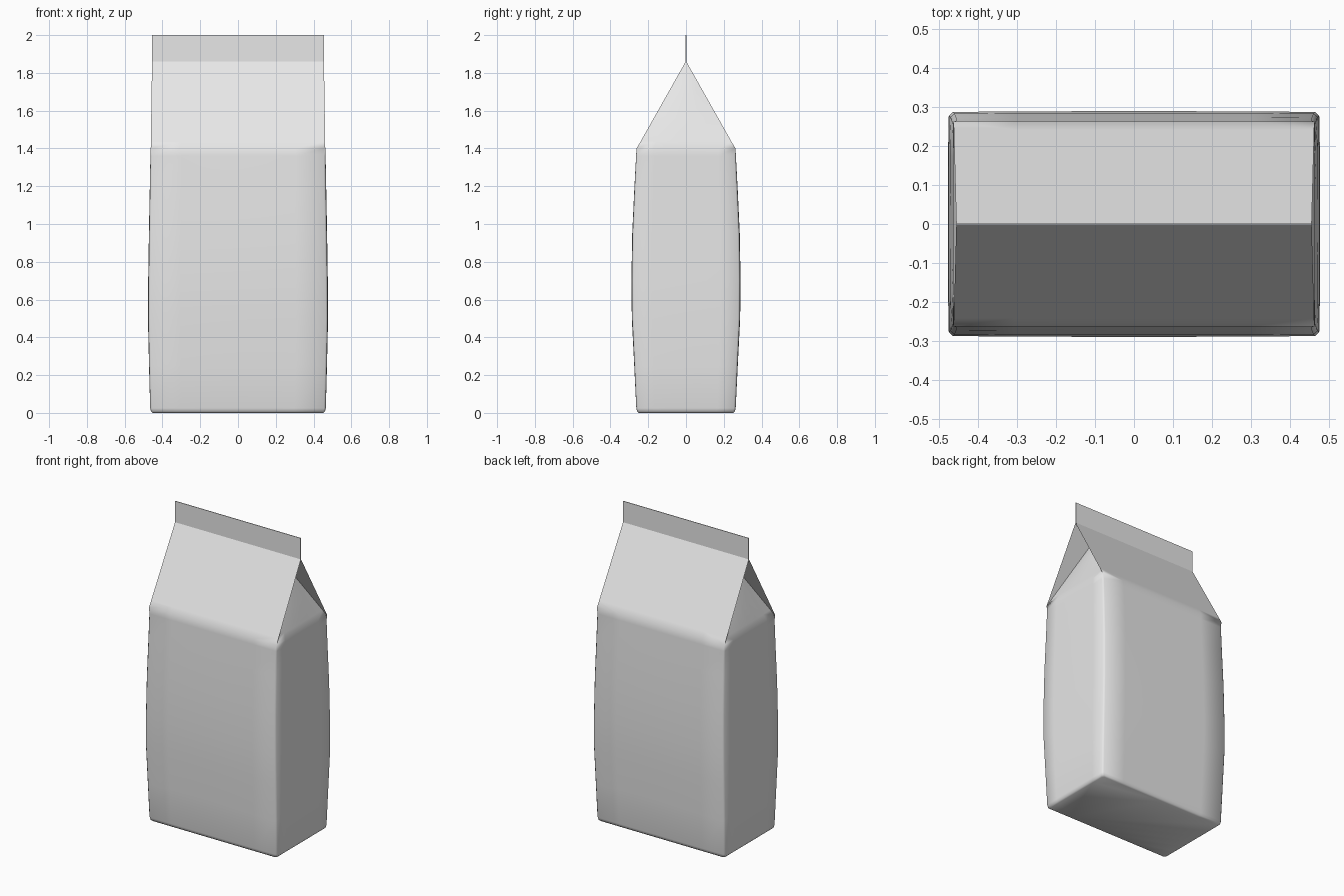
import bpy, bmesh, math

cube = bpy.data.objects.get("Cube")
if cube:
    bpy.data.objects.remove(cube, do_unlink=True)

paper = bpy.data.materials.new("light grey paper")
paper.use_nodes = True
GREY = (0.8, 0.8, 0.8, 1)
paper.diffuse_color = GREY
paper.node_tree.nodes["Principled BSDF"].inputs["Base Color"].default_value = GREY

EAVE, RIDGE, TOP = 1.4, 1.865, 2.0
EAVE_X, EAVE_Y, RIDGE_X = 0.463, 0.262, 0.455
FOLD_X = RIDGE_X - 0.19          # where the gusset tip meets the ridge
SPLITS = (-1, -0.66, -0.33, 0, 0.33, 0.66, 1)


def lerp(a, b, t):
    return a + (b - a) * t


def add_grid(bm, rows):
    """Skin a list of equally long point rows with quads."""
    verts = [[bm.verts.new(p) for p in row] for row in rows]
    for low, high in zip(verts, verts[1:]):
        for i in range(len(low) - 1):
            bm.faces.new((low[i], low[i + 1], high[i + 1], high[i]))
    return verts


def finish(name, bm):
    bmesh.ops.remove_doubles(bm, verts=bm.verts[:], dist=0.0015)
    bmesh.ops.recalc_face_normals(bm, faces=bm.faces[:])
    mesh = bpy.data.meshes.new(name)
    bm.to_mesh(mesh)
    bm.free()
    mesh.materials.append(paper)
    ob = bpy.data.objects.new(name, mesh)
    bpy.context.collection.objects.link(ob)
    bpy.ops.object.select_all(action='DESELECT')
    ob.select_set(True)
    bpy.context.view_layer.objects.active = ob
    bpy.ops.object.shade_smooth_by_angle(angle=math.radians(50))
    return ob


def ring(z, hx, hy, cut):
    """Rectangle with small cut corners and slightly bowed walls."""
    bow = 0.002 * math.sin(math.pi * z / EAVE)
    pts = []
    for s in (-1, 1):
        pts += [(-s * (hx - cut) * t, s * (hy + bow * (1 - t * t)), z) if s > 0
                else ((hx - cut) * t, -hy - bow * (1 - t * t), z) for t in SPLITS]
        pts += [(-s * (hx + bow * (1 - t * t)), -s * (hy - cut) * t, z) for t in SPLITS]
    return pts + pts[:1]


# Bulging body with a rounded base
body = bmesh.new()
profile = [
    (0.0, 0.452, 0.250, 0.010),
    (0.008, 0.461, 0.259, 0.010),
    (0.025, 0.465, 0.263, 0.010),
    (0.25, 0.470, 0.273, 0.010),
    (0.5, 0.475, 0.285, 0.010),
    (0.7, 0.4735, 0.287, 0.010),
    (0.95, 0.470, 0.283, 0.010),
    (1.2, 0.466, 0.272, 0.010),
    (1.36, 0.4635, 0.264, 0.008),
    (EAVE, EAVE_X, EAVE_Y, 0.001),
]
rings = add_grid(body, [ring(*p) for p in profile])
body.faces.new(rings[0][:-1])

# Two sloping roof panels
for s in (-1, 1):
    add_grid(body, [[(lerp(EAVE_X - 0.001, RIDGE_X, t) * u,
                      s * EAVE_Y * (1 - t),
                      lerp(EAVE, RIDGE, t)) for u in SPLITS]
                    for t in (0, 0.08, 0.5, 1)])

# Folded-in gusset at each end
for s in (-1, 1):
    rows = []
    for t in (0, 0.08, 0.35, 0.7, 1):
        rows.append([(s * (lerp(EAVE_X, FOLD_X, t)
                           + 0.04 * t * (1 - t) * (1 - u * u)),
                      u * (EAVE_Y - 0.001) * (1 - t),
                      lerp(EAVE, RIDGE - 0.002, t)) for u in SPLITS])
    add_grid(body, rows)
finish("bag_body", body)

# Inner flaps lying under the roof panels
flaps = bmesh.new()
for sx in (-1, 1):
    for sy in (-1, 1):
        corners = [(sx * (EAVE_X - 0.002), sy * (EAVE_Y - 0.005), EAVE),
                   (sx * FOLD_X, sy * 0.001, RIDGE - 0.01),
                   (sx * RIDGE_X, sy * 0.001, RIDGE - 0.01)]
        flaps.faces.new([flaps.verts.new(c) for c in corners])
finish("gusset_flaps", flaps)

# Upright sealed strip along the ridge
seal = bmesh.new()
bmesh.ops.create_cube(seal, size=1)
bmesh.ops.scale(seal, vec=(2 * RIDGE_X, 0.004, TOP - RIDGE + 0.005), verts=seal.verts[:])
bmesh.ops.translate(seal, vec=(0, 0, (TOP + RIDGE - 0.005) / 2), verts=seal.verts[:])
finish("top_seal", seal)
